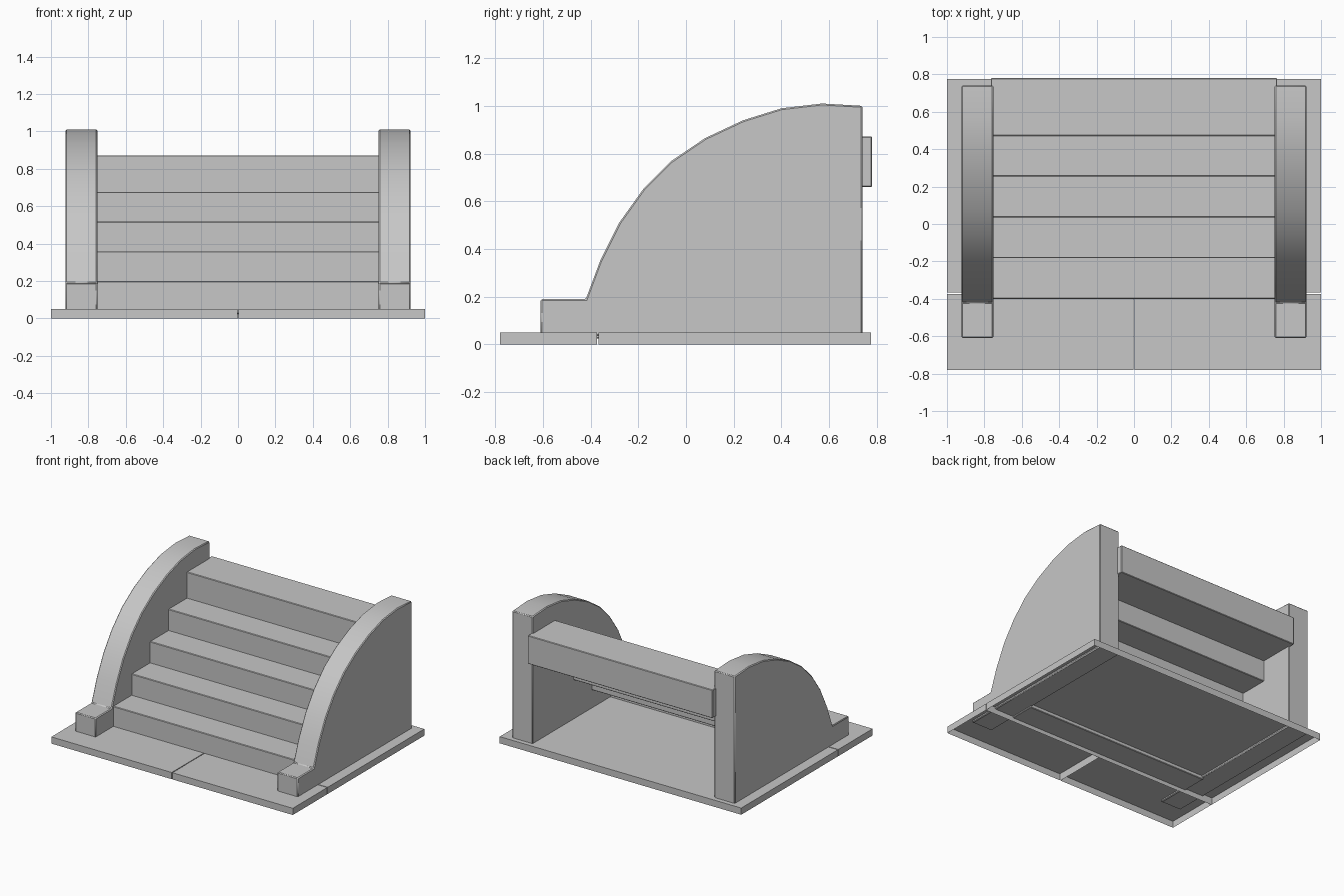
import bpy, bmesh, math

cube = bpy.data.objects.get("Cube")
if cube:
    bpy.data.objects.remove(cube, do_unlink=True)

# One stone colour for everything
stone = bpy.data.materials.new("grey_stone")
stone.use_nodes = True
GREY = (0.57, 0.57, 0.57, 1)
stone.diffuse_color = GREY
stone.node_tree.nodes["Principled BSDF"].inputs["Base Color"].default_value = GREY


def finish(name, bm, bevel=0.0):
    mesh = bpy.data.meshes.new(name)
    bm.to_mesh(mesh)
    bm.free()
    mesh.materials.append(stone)
    ob = bpy.data.objects.new(name, mesh)
    bpy.context.collection.objects.link(ob)
    if bevel:
        mod = ob.modifiers.new("edge_bevel", 'BEVEL')
        mod.width = bevel
        mod.segments = 1
        mod.limit_method = 'ANGLE'
        mod.angle_limit = math.radians(35)
    return ob


def prism(name, profile, x0, x1, bevel=0.0):
    """Extrude a (y, z) outline from x0 to x1."""
    bm = bmesh.new()
    face = bm.faces.new([bm.verts.new((x0, y, z)) for y, z in profile])
    moved = bmesh.ops.extrude_face_region(bm, geom=[face])["geom"]
    verts = [v for v in moved if isinstance(v, bmesh.types.BMVert)]
    bmesh.ops.translate(bm, verts=verts, vec=(x1 - x0, 0, 0))
    bmesh.ops.recalc_face_normals(bm, faces=bm.faces)
    return finish(name, bm, bevel)


def rect(y0, y1, z0, z1):
    return [(y0, z0), (y1, z0), (y1, z1), (y0, z1)]


def open_slab(name, x0, x1, y0, y1, height=0.05):
    """Thin-walled slab, hollow from below."""
    ob = prism(name, rect(y0, y1, 0, height), x0, x1)
    bm = bmesh.new()
    bm.from_mesh(ob.data)
    below = [f for f in bm.faces if f.normal.z < -0.9]
    bmesh.ops.delete(bm, geom=below, context='FACES')
    bm.to_mesh(ob.data)
    bm.free()


# Base: two front slabs and one rear slab, with narrow joints
SPLIT, JOINT = -0.37, 0.003
open_slab("base_rear", -1, 1, SPLIT + JOINT, 0.775)
open_slab("base_front_left", JOINT, 1, -0.78, SPLIT - JOINT)
open_slab("base_front_right", -1, -JOINT, -0.78, SPLIT - JOINT)

# Curved side walls with a low foot at the front
arc = [(-0.42, 0.19), (-0.36, 0.35), (-0.28, 0.51), (-0.18, 0.65), (-0.06, 0.77),
       (0.08, 0.865), (0.24, 0.94), (0.40, 0.99), (0.57, 1.01), (0.74, 1.0)]
wall = [(-0.61, 0.035), (-0.61, 0.19)] + arc + [(0.74, 0.035)]
for side, sign in (("left", 1), ("right", -1)):
    ob = prism("side_wall_" + side, wall, sign * 0.752, sign * 0.922, 0.006)
    bpy.ops.object.select_all(action='DESELECT')
    bpy.context.view_layer.objects.active = ob
    ob.select_set(True)
    bpy.ops.object.shade_smooth_by_angle(angle=math.radians(30))

# Four steps, each tucked slightly behind the next
RUN, RISE = 0.218, 0.159
for i in range(4):
    y, top = -0.4 + i * RUN, 0.2 + i * RISE
    prism(f"step_{i + 1}", rect(y, y + RUN + 0.003, top - 0.175, top), -0.765, 0.765, 0.004)

# Deep top landing that overhangs the back
prism("top_landing", rect(0.472, 0.78, 0.66, 0.872), -0.765, 0.765, 0.004)
